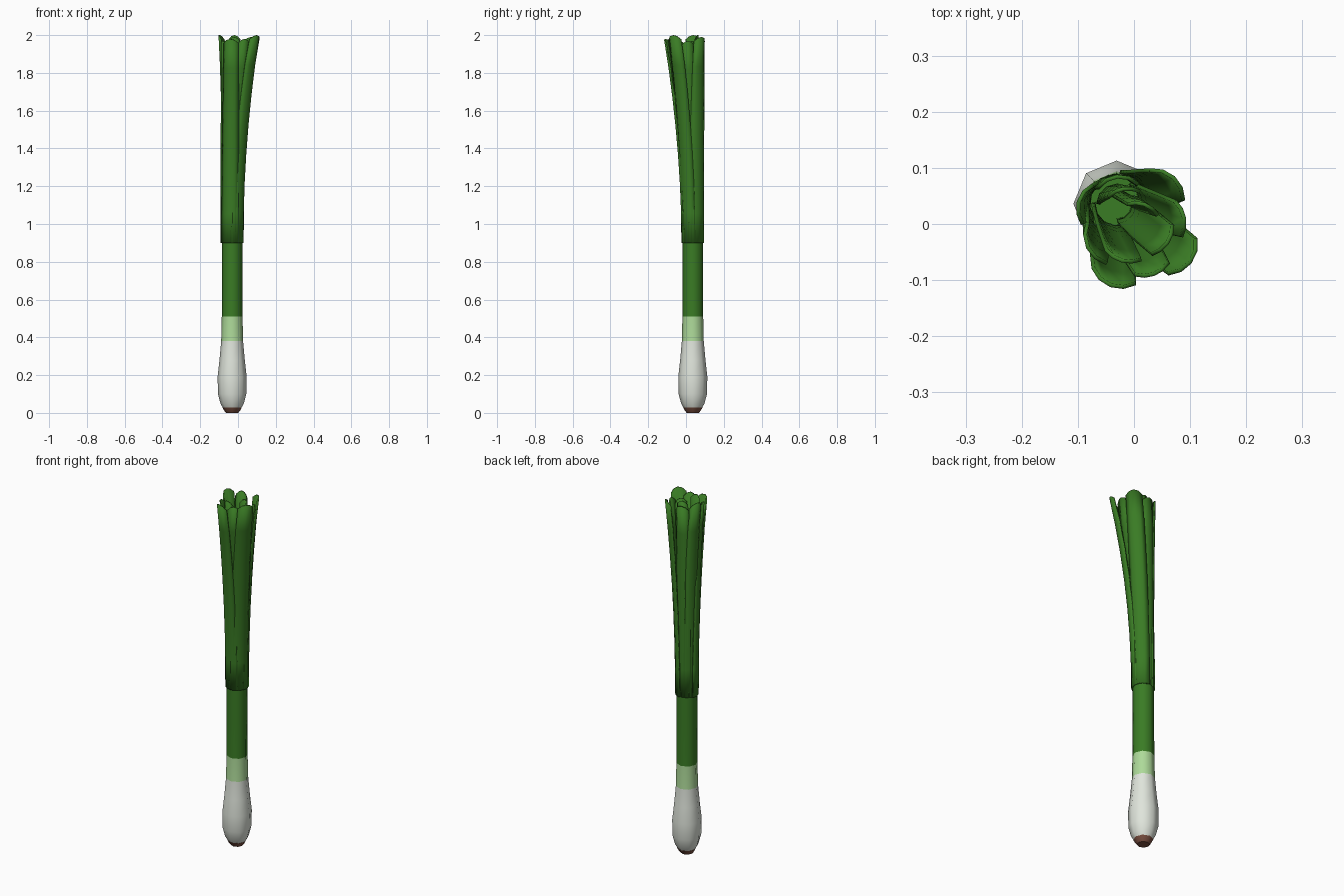
import bpy, bmesh, math
from mathutils import Vector

if "Cube" in bpy.data.objects:
    bpy.data.objects.remove(bpy.data.objects["Cube"])

def mat(name, c):
    m = bpy.data.materials.new(name)
    m.diffuse_color = (*c, 1)
    m.use_nodes = True
    m.node_tree.nodes["Principled BSDF"].inputs["Base Color"].default_value = m.diffuse_color
    return m

WHITE = mat("bulb white", (0.74, 0.78, 0.71))
PALE = mat("pale green", (0.42, 0.70, 0.32))
GREEN = mat("leaf green", (0.042, 0.20, 0.018))
BROWN = mat("root brown", (0.20, 0.08, 0.053))

AX = Vector((-0.031, 0.036))   # stem axis
R = 0.054                      # stem radius

def finish(name, bm, mats, angle):
    bmesh.ops.recalc_face_normals(bm, faces=bm.faces)
    me = bpy.data.meshes.new(name)
    bm.to_mesh(me)
    bm.free()
    ob = bpy.data.objects.new(name, me)
    bpy.context.collection.objects.link(ob)
    for m in mats:
        me.materials.append(m)
    bpy.ops.object.select_all(action='DESELECT')
    ob.select_set(True)
    bpy.context.view_layer.objects.active = ob
    bpy.ops.object.shade_smooth_by_angle(angle=math.radians(angle))
    return ob

def lathe(name, prof, mats, rule, sides=8):
    bm = bmesh.new()
    rings = []
    for r, z in prof:
        rings.append([bm.verts.new((AX.x + r * math.cos(2 * math.pi * i / sides),
                                    AX.y + r * math.sin(2 * math.pi * i / sides), z))
                      for i in range(sides)])
    for a, b in zip(rings, rings[1:]):
        for i in range(sides):
            j = (i + 1) % sides
            bm.faces.new((a[i], a[j], b[j], b[i]))
    bm.faces.new(rings[0])
    bm.faces.new(rings[-1])
    for f in bm.faces:
        f.material_index = rule(f.calc_center_median().z)
    return finish(name, bm, mats, 50)

# bulb and stem, coloured by height
lathe("bulb_and_stem",
      [(0.045, 0.02), (0.062, 0.05), (0.075, 0.10), (0.077, 0.19), (0.067, 0.28),
       (0.058, 0.38), (0.055, 0.51), (R, 0.70), (R, 0.93)],
      [WHITE, PALE, GREEN], lambda z: 0 if z < 0.38 else 1 if z < 0.51 else 2)

# root plate
lathe("root", [(0.032, 0.0), (0.042, 0.012), (0.051, 0.028)], [BROWN], lambda z: 0)

def leaf(name, base_ang, base_r, tip, tip_ang, top, half0=64, half1=50, power=2.0):
    """Curved strip: starts wrapped on the stem and bends out to the tip."""
    bm = bmesh.new()
    rows = []
    a0, a1 = math.radians(base_ang), math.radians(tip_ang)
    start = AX + base_r * Vector((math.cos(a0), math.sin(a0)))
    n, cols = 7, 4
    for k in range(n + 1):
        t = k / n
        e = t ** power
        ridge = start.lerp(Vector(tip), e)
        ang = a0 + (a1 - a0) * e
        rad = base_r + (0.050 - base_r) * t
        half = math.radians(half0 + (half1 - half0) * t)
        c = ridge - rad * Vector((math.cos(ang), math.sin(ang)))
        row = []
        for i in range(cols + 1):
            s = 2 * i / cols - 1
            th = ang + s * half
            z = 0.90 + (top - 0.90) * t
            if k == n:
                z -= 0.022 * s * s      # clipped corners of the tip
            row.append(bm.verts.new((c.x + rad * math.cos(th), c.y + rad * math.sin(th), z)))
        rows.append(row)
    for a, b in zip(rows, rows[1:]):
        for i in range(cols):
            bm.faces.new((a[i], a[i + 1], b[i + 1], b[i]))
    ob = finish(name, bm, [GREEN], 40)
    so = ob.modifiers.new("thickness", 'SOLIDIFY')
    so.thickness = 0.007
    so.offset = -1

# outer leaves: base angle, base radius, tip position, tip angle, top height
outer = [
    (255, R, (-0.040, -0.106), 250, 1.98, 1.9),
    (320, R, (0.097, -0.066), 322, 2.00, 2.0),
    (30, R, (0.068, 0.080), 48, 1.99, 2.0),
    (95, R, (-0.030, 0.088), 95, 1.98, 2.5),
    (160, R, (-0.102, 0.040), 165, 2.00, 3.2),
    (210, R, (-0.079, -0.040), 205, 1.97, 2.2),
]
for i, (a, r, tip, ta, top, p) in enumerate(outer):
    leaf(f"outer_leaf_{i + 1}", a, r, tip, ta, top, 55, 50, p)

# inner leaves
inner = [
    (290, 0.040, (0.034, -0.086), 290, 1.98, 1.8),
    (0, 0.040, (0.086, 0.010), 10, 1.97, 1.9),
    (235, 0.038, (-0.020, -0.062), 255, 1.99, 2.0),
    (120, 0.036, (-0.020, 0.066), 100, 2.00, 2.0),
    (330, 0.026, (0.056, -0.032), 325, 1.96, 1.8),
    (60, 0.026, (0.020, 0.038), 70, 1.97, 2.0),
]
for i, (a, r, tip, ta, top, p) in enumerate(inner):
    leaf(f"inner_leaf_{i + 1}", a, r, tip, ta, top, 60, 38, p)
